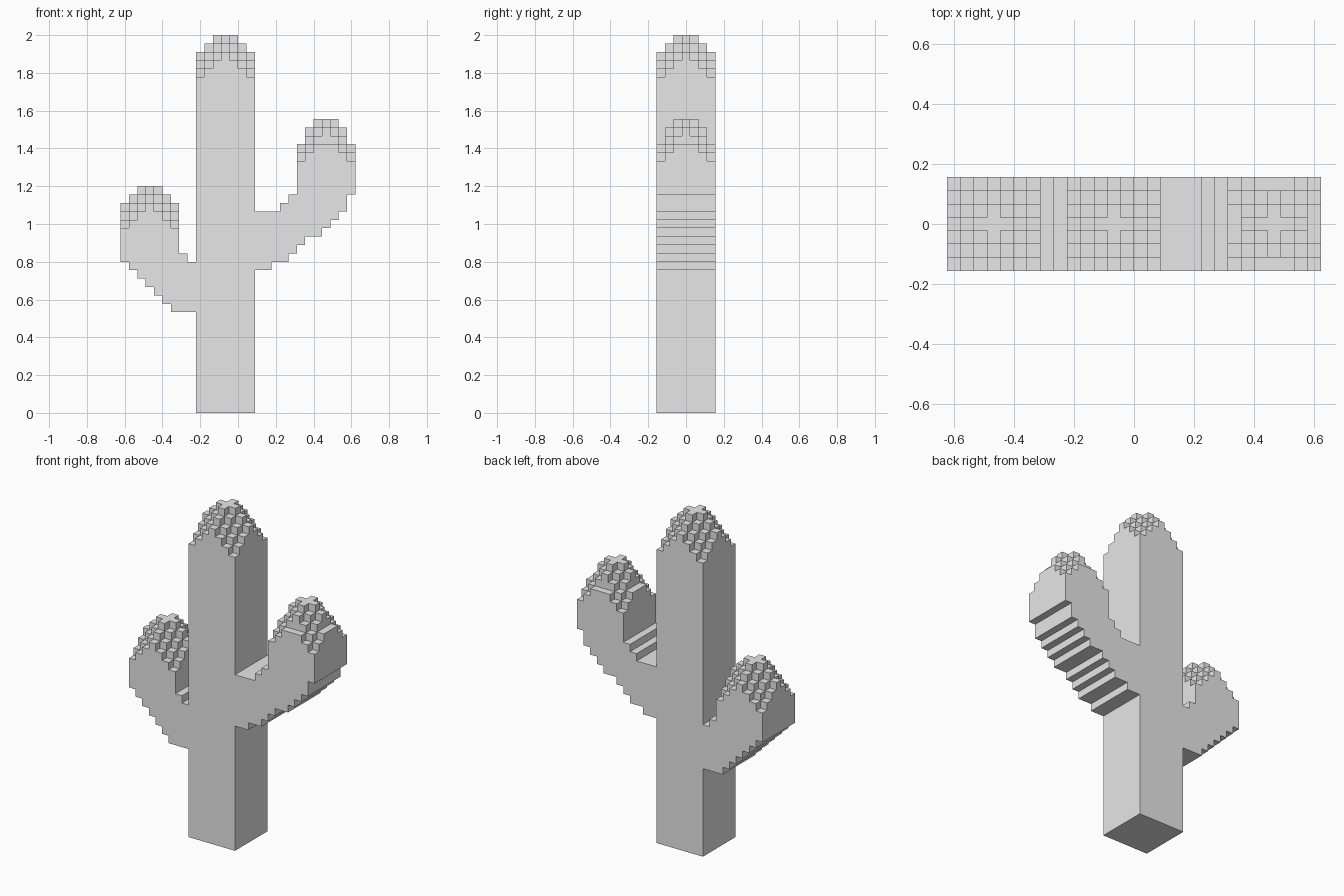
import bpy
import bmesh
from mathutils import Vector

U = 2 / 45        # edge length of one block
WIDE, DEEP = 28, 7

cube = bpy.data.objects.get("Cube")
if cube:
    bpy.data.objects.remove(cube, do_unlink=True)

grey = bpy.data.materials.new("light grey")
grey.use_nodes = True
grey.diffuse_color = (0.8, 0.8, 0.8, 1)
grey.node_tree.nodes["Principled BSDF"].inputs["Base Color"].default_value = (0.8, 0.8, 0.8, 1)


def domed_column(x0, bottoms, top, rim):
    """Square column with a stepped dome; bottoms holds one start height per slice."""
    cells = set()
    for i in range(DEEP):
        for j in range(DEEP):
            dx, dy = abs(i - 3), abs(j - 3)
            height = top - max(0, dx + dy - 1)
            if max(dx, dy) == 3:
                height = min(height, rim)
            cells |= {(x0 + i, j, k) for k in range(bottoms[i], height)}
    return cells


def branch(x0, spans):
    """Full-depth slices, each from a bottom to a top height."""
    return {(x0 + i, j, k) for i, (low, high) in enumerate(spans)
            for j in range(DEEP) for k in range(low, high)}


# Trunk and the two arms, each arm being an upright lobe plus its branch
parts = {
    "trunk": domed_column(9, [0] * 7, 45, 43),
    "right_arm": domed_column(0, [18, 17, 16, 15, 14, 13, 12], 27, 25)
    | branch(7, [(12, 19), (12, 18)]),
    "left_arm": domed_column(21, [20, 21, 21, 22, 23, 24, 26], 35, 32)
    | branch(16, [(17, 24), (17, 24), (18, 24), (18, 25), (19, 26)]),
}
solid = set().union(*parts.values())


def build(name, cells):
    """Skin the blocks with their exposed sides and merge the flat areas."""
    bm = bmesh.new()
    verts = {}

    def vert(p):
        key = tuple(p)
        if key not in verts:
            x, y, z = key
            verts[key] = bm.verts.new(((x - WIDE / 2) * U, (y - DEEP / 2) * U, z * U))
        return verts[key]

    for cell in sorted(cells):
        for axis in range(3):
            for side in (0, 1):
                step = [0, 0, 0]
                step[axis] = 2 * side - 1
                if tuple(c + s for c, s in zip(cell, step)) in solid:
                    continue
                u, v = (axis + 1) % 3, (axis + 2) % 3
                ring = []
                for a, b in ((0, 0), (1, 0), (1, 1), (0, 1)):
                    p = list(cell)
                    p[axis] += side
                    p[u] += a
                    p[v] += b
                    ring.append(vert(p))
                bm.faces.new(ring if side else ring[::-1])

    bm.normal_update()
    bmesh.ops.dissolve_limit(bm, angle_limit=0.01, verts=bm.verts[:], edges=bm.edges[:])
    mesh = bpy.data.meshes.new(name)
    bm.to_mesh(mesh)
    bm.free()
    mesh.materials.append(grey)
    bpy.context.collection.objects.link(bpy.data.objects.new(name, mesh))


for part_name, part_cells in parts.items():
    build(part_name, part_cells)
